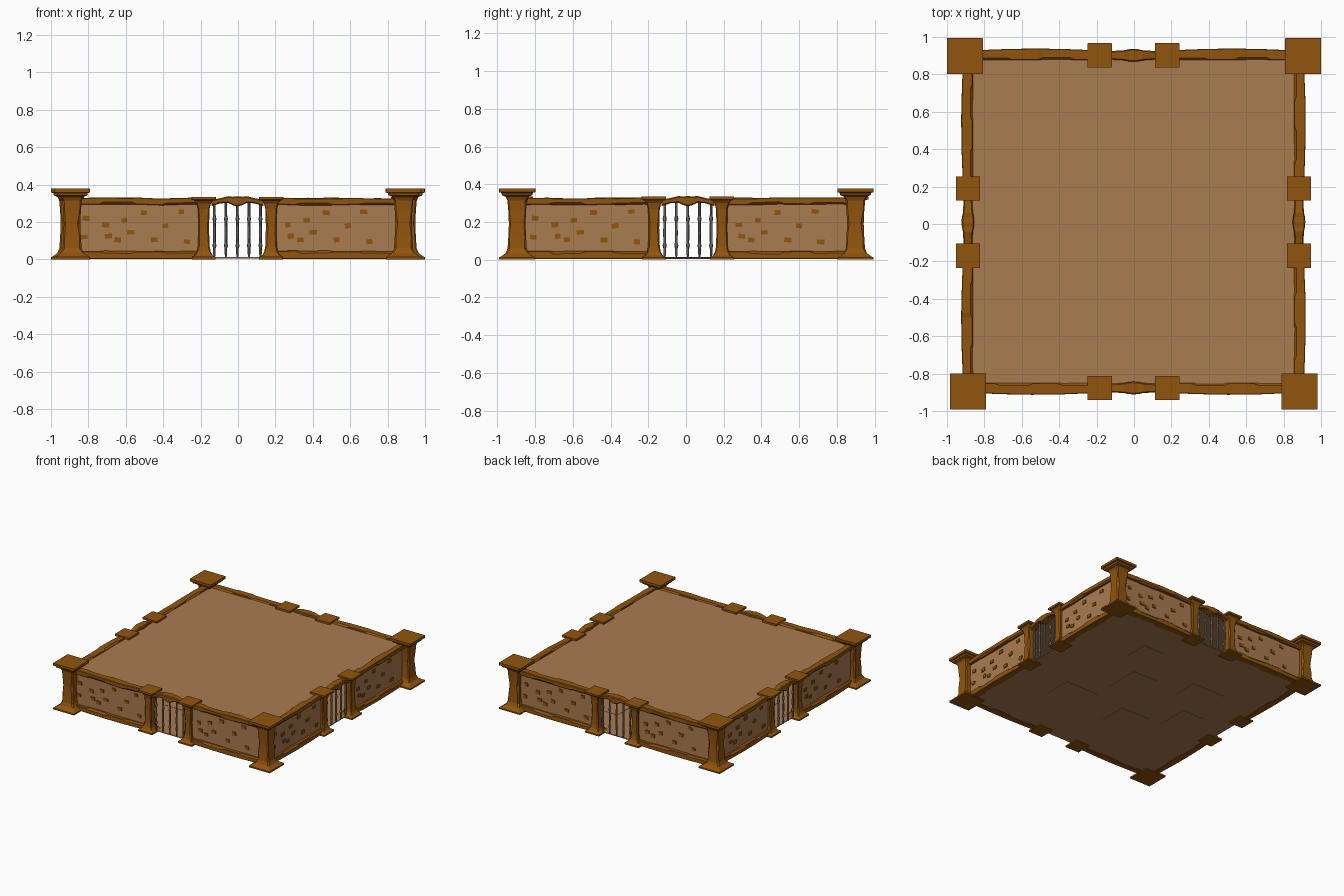
import bpy, bmesh, math, random
from mathutils import Matrix, Vector

if "Cube" in bpy.data.objects:
    bpy.data.objects.remove(bpy.data.objects["Cube"])

random.seed(4)


def material(name, rgb):
    m = bpy.data.materials.new(name)
    m.diffuse_color = (*rgb, 1)
    m.use_nodes = True
    m.node_tree.nodes["Principled BSDF"].inputs["Base Color"].default_value = m.diffuse_color
    return m


BROWN = material("timber brown", (0.285, 0.090, 0.004))
TAN = material("plaster tan", (0.400, 0.200, 0.080))
GREY = material("iron grey", (0.21, 0.21, 0.21))


def finish(bm, name, mat, matrix=Matrix()):
    bmesh.ops.recalc_face_normals(bm, faces=bm.faces)
    me = bpy.data.meshes.new(name)
    bm.to_mesh(me)
    bm.free()
    me.materials.append(mat)
    ob = bpy.data.objects.new(name, me)
    ob.matrix_world = matrix
    bpy.context.collection.objects.link(ob)


def loft(bm, rings):
    """Skin a list of equal-length point rings and close both ends."""
    vs = [[bm.verts.new(p) for p in r] for r in rings]
    n = len(vs[0])
    for a, b in zip(vs, vs[1:]):
        for i in range(n):
            j = (i + 1) % n
            bm.faces.new((a[i], a[j], b[j], b[i]))
    bm.faces.new(vs[0])
    bm.faces.new(vs[-1])


def box(bm, lo, hi, turn=0):
    c = (Vector(lo) + Vector(hi)) / 2
    s = Vector(hi) - Vector(lo)
    bmesh.ops.create_cube(bm, size=1, matrix=Matrix.Translation(c)
                          @ Matrix.Rotation(turn, 4, 'Y') @ Matrix.Diagonal((*s, 1)))


def chamfered(a0, a1, b0, b1, cs):
    """Rectangle with its own chamfer at each corner, as eight 2D points."""
    out = []
    for (a, b, sa, sb), c in zip(((a0, b0, 1, 1), (a1, b0, -1, 1),
                                  (a1, b1, -1, -1), (a0, b1, 1, -1)), cs):
        pair = [(a, b + sb * c), (a + sa * c, b)]
        out += pair if sa == sb else pair[::-1]
    return out


def pillar(bm, x, y, profile):
    """Square pillar from (height, half width, worn corner) steps."""
    rings = []
    for z, h, c in profile:
        cs = [c * random.uniform(0.7, 1.3) for _ in range(4)]
        rings.append([(x + a, y + b, z) for a, b in chamfered(-h, h, -h, h, cs)])
    loft(bm, rings)


def beam(bm, u0, u1, z0, z1, top):
    """Worn beam that bulges outward, with chipped edges along its length."""
    rings = []
    for t in (0, .18, .22, .44, .48, .68, .72, .94, 1):
        bulge = .010 * math.sin(math.pi * t)
        cs = [.003] * 4
        if t in (.22, .44):                  # outer chip facing the wall
            cs[3 if not top else 0] = .013
            cs[2 if top else 1] = .013
        if t in (.72, .94):
            cs[0 if top else 3] = .010
            cs[2 if top else 1] = .012
        dz = random.uniform(-.003, .003)
        pts = chamfered(-.026 - bulge, .026, z0 if not top else z0 + dz,
                        z1 + dz, cs)
        rings.append([(u0 + (u1 - u0) * t, v, z) for v, z in pts])
    loft(bm, rings)


CORNER = [(0, .095, .002), (.012, .095, .002), (.022, .078, .004), (.034, .062, .006),
          (.06, .051, .01), (.12, .047, .006), (.19, .044, .012), (.26, .047, .006),
          (.315, .052, .008), (.335, .062, .006), (.342, .080, .003), (.355, .084, .003),
          (.358, .096, .002), (.378, .096, .002)]
POST = [(0, .064, .002), (.012, .064, .002), (.022, .048, .004), (.040, .037, .005),
        (.07, .031, .006), (.17, .028, .009), (.27, .031, .005), (.300, .038, .004),
        (.316, .050, .003), (.320, .065, .002), (.335, .065, .002)]
BRICKS = [(-.50, .25), (-.30, .255), (-.81, .22), (-.605, .21), (-.385, .18), (-.705, .185),
          (-.82, .12), (-.64, .105), (-.57, .145), (-.445, .105), (-.27, .095), (-.69, .125)]
BAR = [(.008, .003), (.03, .007), (.06, .007), (.075, .011), (.09, .007), (.14, .008),
       (.20, .007), (.215, .011), (.235, .007), (.305, .007)]
ARCH = [(-.14, .285, .318), (-.09, .300, .328), (-.05, .302, .338), (-.025, .290, .335),
        (0, .283, .338), (.025, .290, .335), (.05, .302, .338), (.09, .300, .328),
        (.14, .285, .318)]


def wall(side, x, y, angle):
    m = Matrix.Translation((x, y, 0)) @ Matrix.Rotation(angle, 4, 'Z')
    # plaster panels either side of the gate
    bm = bmesh.new()
    for s in (-1, 1):
        box(bm, (min(s * .18, s * .87), -.008, .005), (max(s * .18, s * .87), .012, .31))
    finish(bm, side + "_wall_panels", TAN, m)
    # exposed bricks
    bm = bmesh.new()
    for shift in (0, .975):
        for u, z in BRICKS:
            u += shift
            if 0 < u < .23:
                continue
            w, h = random.uniform(.014, .020), random.uniform(.011, .014)
            box(bm, (u - w, -.015, z - h), (u + w, 0, z + h), random.uniform(-.15, .15))
    finish(bm, side + "_wall_bricks", BROWN, m)
    # top and bottom beams
    bm = bmesh.new()
    for s in (-1, 1):
        for z0, z1, top in ((.003, .045, False), (.292, .328, True)):
            a, b = sorted((s * .19, s * .86))
            beam(bm, a, b, z0, z1, top)
    finish(bm, side + "_wall_beams", BROWN, m)
    # gate posts
    bm = bmesh.new()
    for u in (-.18, .18):
        pillar(bm, u, 0, POST)
    finish(bm, side + "_gate_posts", BROWN, m)
    # carved lintel
    bm = bmesh.new()
    rings = []
    for u, z0, z1 in ARCH:
        d = .030 - abs(u) * .06 + (.004 if abs(u) < .03 else 0)
        rings.append([(u, v, z) for v, z in chamfered(-d, d, z0, z1, [.006] * 4)])
    loft(bm, rings)
    finish(bm, side + "_gate_lintel", BROWN, m)
    # iron bars
    bm = bmesh.new()
    for i in range(-2, 3):
        loft(bm, [[(i * .0615 + r * math.cos(k * math.pi / 3),
                    r * math.sin(k * math.pi / 3), z) for k in range(6)] for z, r in BAR])
    finish(bm, side + "_gate_bars", GREY, m)


wall("front", -.003, -.877, 0)
wall("right", .882, .010, math.pi / 2)
wall("back", -.003, .902, math.pi)
wall("left", -.888, .010, -math.pi / 2)

# corner pillars
bm = bmesh.new()
for x, y in ((-.887, -.895), (.885, -.895), (-.904, .898), (.904, .898)):
    pillar(bm, x, y, CORNER)
finish(bm, "corner_pillars", BROWN)

# ceiling slab
bm = bmesh.new()
box(bm, (-.885, -.875, .306), (.88, .90, .316))
finish(bm, "ceiling", TAN)

# floor slab with slightly uneven flagstones
bm = bmesh.new()
box(bm, (-.885, -.875, .006), (.88, .90, .012))
for x, y, w, d in ((-.4, .3, .3, .2), (.1, .1, .22, .3), (.35, -.3, .3, .22),
                   (-.2, -.35, .25, .25), (.3, .5, .2, .2), (-.55, -.1, .2, .28)):
    box(bm, (x - w / 2, y - d / 2, .004), (x + w / 2, y + d / 2, .014))
finish(bm, "floor", TAN)
